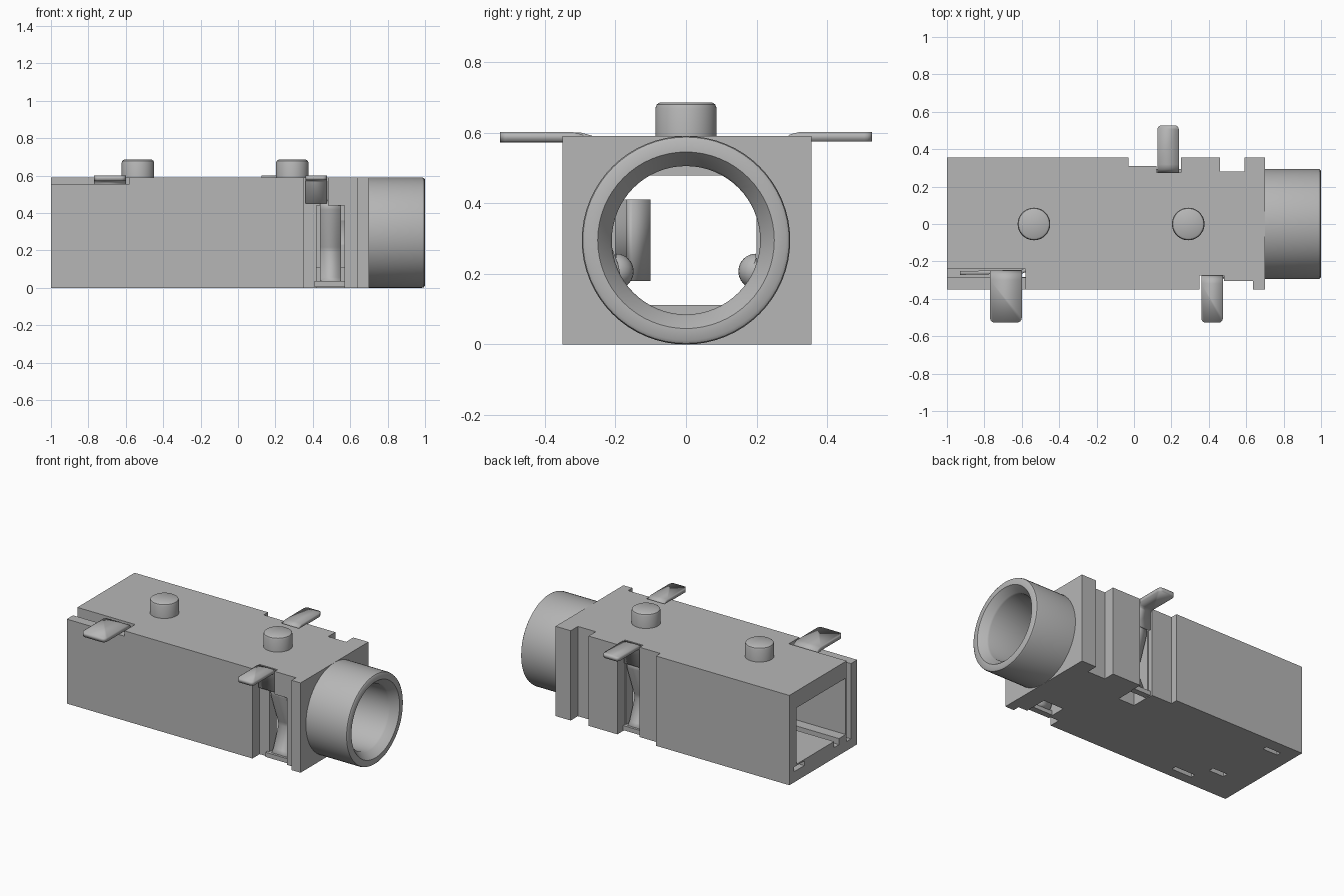
import bpy, bmesh, math
from mathutils import Matrix, Vector

cube = bpy.data.objects.get("Cube")
if cube:
    bpy.data.objects.remove(cube, do_unlink=True)

grey = bpy.data.materials.new("Neutral grey")
grey.use_nodes = True
grey.diffuse_color = (0.47, 0.47, 0.47, 1)
grey.node_tree.nodes["Principled BSDF"].inputs["Base Color"].default_value = (0.47, 0.47, 0.47, 1)


def finish(name, bm, smooth=False):
    bmesh.ops.recalc_face_normals(bm, faces=bm.faces)
    mesh = bpy.data.meshes.new(name)
    bm.to_mesh(mesh)
    bm.free()
    mesh.materials.append(grey)
    ob = bpy.data.objects.new(name, mesh)
    bpy.context.collection.objects.link(ob)
    if smooth:
        bpy.ops.object.select_all(action='DESELECT')
        ob.select_set(True)
        bpy.context.view_layer.objects.active = ob
        bpy.ops.object.shade_smooth_by_angle(angle=math.radians(35))
    return ob


def lathe(name, profile, origin, axis):
    """Spin (distance, radius) points about an axis through origin."""
    bm = bmesh.new()
    turn = Vector((0, 0, 1)).rotation_difference(Vector(axis)).to_matrix()
    verts = [bm.verts.new(Vector(origin) + turn @ Vector((r, 0, d))) for d, r in profile]
    edges = [bm.edges.new(pair) for pair in zip(verts, verts[1:])]
    bmesh.ops.spin(bm, geom=verts + edges, cent=origin, axis=axis,
                   angle=2 * math.pi, steps=64, use_merge=True)
    bmesh.ops.remove_doubles(bm, verts=bm.verts, dist=0.0005)
    return finish(name, bm, True)


def cut(target, cutter):
    cutter.hide_render = True
    cutter.hide_set(True)
    mod = target.modifiers.new(cutter.name, 'BOOLEAN')
    mod.operation = 'DIFFERENCE'
    mod.solver = 'EXACT'
    mod.object = cutter


def box(name, x, y, z):
    bm = bmesh.new()
    size = Matrix.Diagonal((x[1] - x[0], y[1] - y[0], z[1] - z[0], 1))
    mid = Matrix.Translation((sum(x) / 2, sum(y) / 2, sum(z) / 2))
    bmesh.ops.create_cube(bm, size=1, matrix=mid @ size)
    return finish(name, bm)


def strip(name, rows, thickness, round_end=0):
    """Bent sheet metal: rows are pairs of points across the strip."""
    bm = bmesh.new()
    pairs = [[bm.verts.new(p) for p in row] for row in rows]
    for a, b in zip(pairs, pairs[1:]):
        bm.faces.new((a[0], a[1], b[1], b[0]))
    if round_end:
        bmesh.ops.bevel(bm, geom=pairs[0], offset=round_end, segments=4,
                        affect='VERTICES', profile=0.5)
    ob = finish(name, bm, True)
    mod = ob.modifiers.new("Thickness", 'SOLIDIFY')
    mod.thickness = thickness
    mod.offset = 0
    return ob


# Housing: notched plan extruded upward
plan = [(-1, -.35), (.35, -.35), (.35, -.275), (.48, -.275), (.48, -.305),
        (.635, -.305), (.635, -.35), (.7, -.35), (.7, .355), (.59, .355),
        (.59, .28), (.46, .28), (.46, .355), (.25, .355), (.25, .275),
        (.12, .275), (.12, .31), (-.03, .31), (-.03, .355), (-1, .355)]
bm = bmesh.new()
base = bm.faces.new([bm.verts.new((x, y, 0)) for x, y in plan])
new = bmesh.ops.extrude_face_region(bm, geom=[base])["geom"]
bmesh.ops.translate(bm, vec=(0, 0, .59), verts=[v for v in new if isinstance(v, bmesh.types.BMVert)])
housing = finish("housing", bm)

# Cavity, contact windows, ledge and moulding slots
cutters = {
    "rear_cavity": ((-1.1, -.05), (-.23, .28), (.11, .48)),
    "front_cavity": ((-.1, .62), (-.2, .2), (.112, .478)),
    "right_window": ((.42, .57), (-.4, -.15), (-.1, .44)),
    "left_window": ((.125, .245), (.15, .4), (-.1, .44)),
    "terminal_ledge": ((-1.1, -.58), (-.4, -.245), (.555, .7)),
    "terminal_slot": ((-1.1, -.58), (-.285, -.24), (.06, .65)),
    "rear_left_slot": ((-1.1, -.6), (.2, .305), (.07, .1)),
    "floor_groove": ((-1.1, -.2), (-.16, -.11), (.07, .2)),
    "bottom_slot_a": ((-.9, -.79), (.245, .275), (-.1, .15)),
    "bottom_slot_b": ((-.82, -.71), (-.155, -.12), (-.1, .15)),
    "bottom_slot_c": ((-.68, -.53), (-.283, -.25), (-.1, .15)),
}
for name, spans in cutters.items():
    cut(housing, box(name + "_cutter", *spans))
cut(housing, lathe("bore_cutter", [(0, 0), (0, .21), (.4, .21), (.4, 0)], (.5, 0, .295), (1, 0, 0)))

# Round socket barrel
lathe("socket_barrel", [(0, .21), (0, .295), (.294, .295), (.304, .292), (.31, .283),
                        (.31, .25), (.265, .215), (.255, .21), (0, .21)],
      (.69, 0, .295), (1, 0, 0))

# Locating pegs on top
for name, x in (("rear_peg", -.535), ("front_peg", .29)):
    lathe(name, [(0, 0), (0, .087), (.088, .087), (.099, .083), (.105, .074), (.105, 0)],
          (x, 0, .58), (0, 0, 1))

# Side contacts: solder tab, upright sheet, then bowed spring blade
for name, side, x0, x1, s0, s1 in (("right", -1, .36, .475, .438, .552),
                                   ("left", 1, .125, .24, .14, .23)):
    tab = [(.527, .588), (.32, .588), (.3, .583), (.289, .57), (.287, .45)]
    strip(name + "_terminal", [[(x, side * y, z) for x in (x0, x1)] for y, z in tab], .026, .022)
    blade = [(.278, .47), (.275, .42), (.2, .22), (.195, .19), (.25, .05), (.275, .025)]
    strip(name + "_spring", [[(x, side * y, z) for x in (s0, s1)] for y, z in blade], .02)
    bm = bmesh.new()
    bmesh.ops.create_uvsphere(bm, u_segments=24, v_segments=12, radius=.05,
                              matrix=Matrix.Translation(((s0 + s1) / 2, side * .198, .207)))
    dome = [v for v in bm.verts if v.co.y * side > .2]
    bmesh.ops.delete(bm, geom=dome, context='VERTS')
    finish(name + "_contact_dimple", bm, True)
    box(name + "_foot_bar", (s0 - .03, s1 + .03), sorted((side * .255, side * .295)), (.005, .035))

# Rear contact: tab, plate in the slot, and long inner blade
tab = [(.527, .586), (.3, .586), (.275, .58), (.263, .56), (.262, .1)]
strip("rear_terminal", [[(x, -y, z) for x in (-.77, -.6)] for y, z in tab], .028, .025)
blade = [(-.93, -.262), (-.6, -.255), (-.5, -.215), (-.22, -.11), (-.18, -.11), (-.1, -.16)]
strip("rear_spring", [[(x, y, z) for z in (.18, .41)] for x, y in blade], .02)
